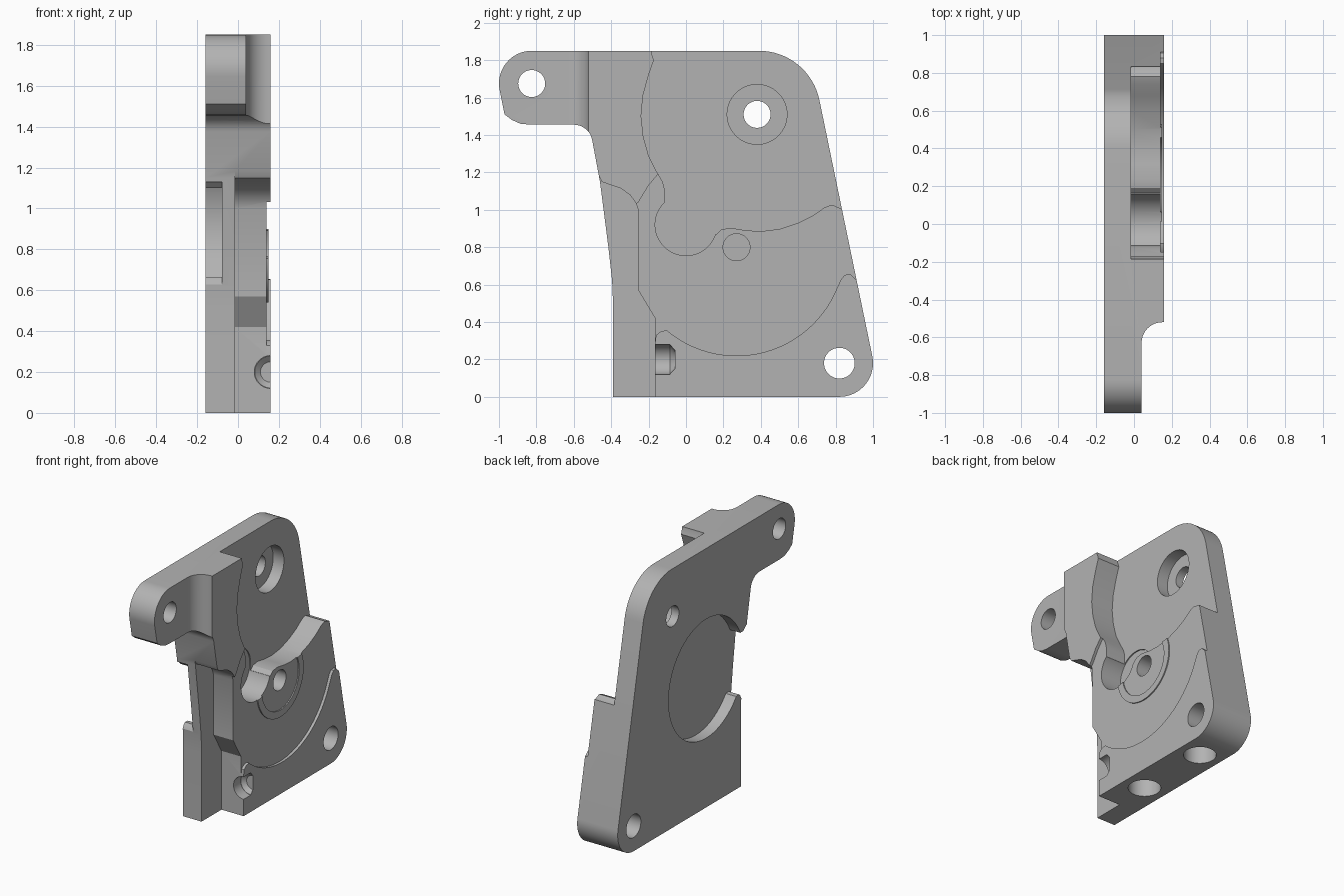
import bpy, bmesh, math
from mathutils import Matrix, Vector

cube = bpy.data.objects.get("Cube")
if cube:
    bpy.data.objects.remove(cube, do_unlink=True)

grey = bpy.data.materials.new("plain grey")
grey.use_nodes = True
grey.diffuse_color = (0.45, 0.45, 0.45, 1)
grey.node_tree.nodes["Principled BSDF"].inputs["Base Color"].default_value = (0.45, 0.45, 0.45, 1)


def arc(cy, cz, r, start, end, n=16):
    """Points on an arc, angles in degrees."""
    angles = [math.radians(start + (end - start) * i / n) for i in range(n + 1)]
    return [(cy + r * math.cos(a), cz + r * math.sin(a)) for a in angles]


def finish(name, bm):
    bmesh.ops.recalc_face_normals(bm, faces=bm.faces)
    mesh = bpy.data.meshes.new(name)
    bm.to_mesh(mesh)
    bm.free()
    mesh.materials.append(grey)
    obj = bpy.data.objects.new(name, mesh)
    bpy.context.collection.objects.link(obj)
    return obj


def prism(name, points, low, high, axis="x"):
    """Extrude a (y, z) profile along x, or an (x, y) profile along z."""
    bm = bmesh.new()
    place = (lambda p: (low, *p)) if axis == "x" else (lambda p: (*p, low))
    face = bm.faces.new([bm.verts.new(place(p)) for p in points])
    new = bmesh.ops.extrude_face_region(bm, geom=[face])["geom"]
    step = Vector((high - low, 0, 0) if axis == "x" else (0, 0, high - low))
    bmesh.ops.translate(bm, vec=step, verts=[v for v in new if isinstance(v, bmesh.types.BMVert)])
    return finish(name, bm)


def rod(name, start, end, r1, r2=None):
    """Cylinder or cone between two points."""
    start, end = Vector(start), Vector(end)
    line = end - start
    turn = line.to_track_quat("Z", "Y").to_matrix().to_4x4()
    bm = bmesh.new()
    bmesh.ops.create_cone(bm, cap_ends=True, segments=64, radius1=r1,
                          radius2=r1 if r2 is None else r2, depth=line.length,
                          matrix=Matrix.Translation((start + end) / 2) @ turn)
    return finish(name, bm)


def x_rod(name, y, z, r, low, high):
    return rod(name, (low, y, z), (high, y, z), r)


def combine(target, tool, operation="DIFFERENCE"):
    bpy.context.view_layer.objects.active = target
    mod = target.modifiers.new(tool.name, "BOOLEAN")
    mod.object, mod.operation, mod.solver = tool, operation, "EXACT"
    bpy.ops.object.modifier_apply(modifier=mod.name)
    bpy.data.objects.remove(tool, do_unlink=True)


BACK, FACE, FLOOR, STEP = -0.16, 0.16, -0.015, 0.14

# Plate outline with mounting ear
outline = [(-0.39, 0)] + arc(0.82, 0.18, 0.18, -90, 11.5) + arc(0.39, 1.52, 0.33, 11.5, 90)
outline += arc(-0.825, 1.675, 0.175, 90, 190)
outline += [(-0.97, 1.51), (-0.93, 1.48), (-0.885, 1.46), (-0.83, 1.455)]
outline += arc(-0.6, 1.355, 0.1, 90, 12, 10)
outline += [(-0.46, 1.15), (-0.415, 0.8), (-0.395, 0.62), (-0.39, 0.5)]
plate = prism("housing_plate", outline, BACK, FACE)

# Thinner ear with a rounded inside corner
ear = [(0.3, -1.2), (0.04, -1.2)] + arc(0.15, -0.63, 0.11, 180, 90) + [(0.3, -0.52)]
combine(plate, prism("ear_cut", ear, 1.3, 2, "z"))

# Shallow step around the large disc area
step = arc(0.27, 0.8, 0.58, 230, 337, 40)
step += [(0.83, 0.63), (0.85, 0.652), (0.88, 0.655), (0.905, 0.63), (1.1, 0.61), (1.1, 1.19),
         (-0.15, 1.19), (-0.2, 1.13), (-0.255, 1.04), (-0.32, 1.0), (-0.32, 0.29),
         (-0.165, 0.29), (-0.16, 0.33), (-0.135, 0.35)]
combine(plate, prism("disc_step_cut", step, STEP, 0.3))

# Raised ring around the pivot
ring = x_rod("pivot_ring", 0.27, 0.8, 0.26, 0.1, 0.148)
combine(ring, x_rod("ring_bore", 0.27, 0.8, 0.21, 0, 0.3))
combine(plate, ring, "UNION")

# Deep upper pocket
upper = [(-0.19, 2), (-0.185, 1.84), (-0.172, 1.8), (-0.2, 1.72), (-0.23, 1.61), (-0.24, 1.5),
         (-0.228, 1.39), (-0.2, 1.29), (-0.16, 1.21), (-0.125, 1.15), (-0.112, 1.1), (-0.115, 1.04),
         (0, 0.92), (0.163, 0.87), (0.19, 0.895), (0.24, 0.903), (0.32, 0.89), (0.4, 0.885),
         (0.5, 0.897), (0.6, 0.93), (0.68, 0.97), (0.74, 1.012), (0.78, 1.027), (0.82, 1.01),
         (1.2, 0.98), (1.2, 2)]
combine(plate, prism("upper_pocket_cut", upper, FLOOR, 0.3))
combine(plate, x_rod("round_pocket_cut", 0, 0.92, 0.165, FLOOR - 0.008, 0.3))

# Slot along the front edge
slot = [(-0.165, -0.1), (-0.165, 0.42), (-0.255, 0.57), (-0.255, 1.0), (-0.27, 1.04),
        (-0.3, 1.08), (-0.35, 1.115), (-0.41, 1.135), (-0.45, 1.15), (-0.47, 1.19),
        (-0.7, 1.19), (-0.7, -0.1)]
combine(plate, prism("front_slot_cut", slot, FLOOR, 0.3))

# Round recess on the back face, open towards the front edge
combine(plate, x_rod("back_recess_cut", 0, 0.92, 0.425, -0.3, -0.078))
mouth = [(-0.3, 0.66), (-0.37, 0.665), (-0.385, 0.65), (-0.4, 0.62), (-0.6, 0.62),
         (-0.6, 1.13), (-0.45, 1.13), (-0.42, 1.1), (-0.3, 1.1)]
combine(plate, prism("recess_mouth_cut", mouth, -0.3, -0.078))

# Pivot bore, screw holes and counterbore
combine(plate, x_rod("pivot_bore", 0.27, 0.8, 0.072, 0, 0.3))
for y, z, r in [(-0.825, 1.675, 0.072), (0.82, 0.18, 0.082), (0.38, 1.51, 0.072)]:
    combine(plate, x_rod("screw_hole", y, z, r, -0.3, 0.3))
combine(plate, x_rod("counterbore", 0.38, 1.51, 0.16, -0.1, 0.3))

# Blind screw pocket in the slot wall
combine(plate, rod("side_pocket", (0.16, -0.3, 0.2), (0.16, -0.085, 0.2), 0.08))
combine(plate, rod("side_pocket_tip", (0.16, -0.087, 0.2), (0.16, -0.06, 0.2), 0.08, 0.05))

# Two round sockets in the underside
for y in (0.107, 0.67):
    combine(plate, rod("bottom_socket", (0, y, -0.2), (0, y, 0.13), 0.107))

bpy.ops.object.select_all(action="DESELECT")
plate.select_set(True)
bpy.context.view_layer.objects.active = plate
bpy.ops.object.shade_smooth_by_angle(angle=math.radians(30))
